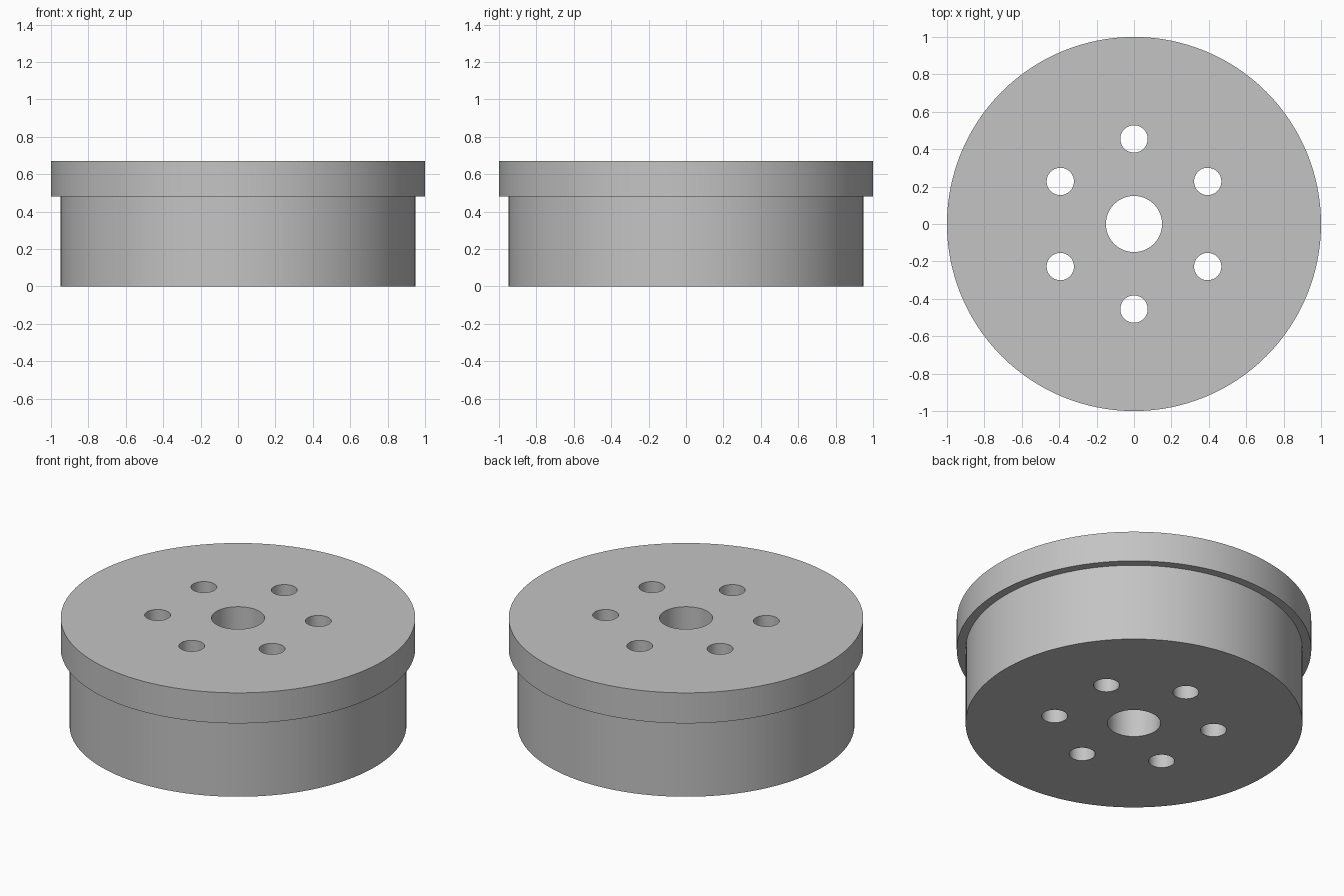
import bpy
import bmesh
from math import cos, sin, pi, radians
from mathutils import Matrix

cube = bpy.data.objects.get("Cube")
if cube:
    bpy.data.objects.remove(cube, do_unlink=True)

HEIGHT = 0.67
STEP = 0.48
BODY_R = 0.95
BORE_R = 0.15
BOLT_R = 0.073
BOLT_CIRCLE = 0.455

grey = bpy.data.materials.new("plain grey")
grey.use_nodes = True
colour = (0.55, 0.55, 0.55, 1)
grey.diffuse_color = colour
grey.node_tree.nodes["Principled BSDF"].inputs["Base Color"].default_value = colour


def make_object(name, bm):
    bmesh.ops.recalc_face_normals(bm, faces=bm.faces)
    mesh = bpy.data.meshes.new(name)
    bm.to_mesh(mesh)
    bm.free()
    mesh.materials.append(grey)
    obj = bpy.data.objects.new(name, mesh)
    bpy.context.collection.objects.link(obj)
    return obj


def lathe(name, profile, sides):
    """Revolve a profile of (radius, height) points, capping both ends."""
    bm = bmesh.new()
    rings = [[bm.verts.new((r * cos(2 * pi * i / sides), r * sin(2 * pi * i / sides), z))
              for i in range(sides)] for r, z in profile]
    for low, high in zip(rings, rings[1:]):
        for i in range(sides):
            j = (i + 1) % sides
            bm.faces.new((low[i], low[j], high[j], high[i]))
    bm.faces.new(rings[0])
    bm.faces.new(rings[-1])
    return make_object(name, bm)


# Stepped disc: narrow body below, wide rim above
disc = lathe("flanged_disc",
             [(BODY_R, 0), (BODY_R, STEP), (1, STEP), (1, HEIGHT)], 128)

# Cutters for the centre bore and the ring of six bolt holes
bm = bmesh.new()
holes = [(0, 0, BORE_R)]
for k in range(6):
    a = radians(30 + 60 * k)
    holes.append((BOLT_CIRCLE * cos(a), BOLT_CIRCLE * sin(a), BOLT_R))
for x, y, r in holes:
    bmesh.ops.create_cone(bm, cap_ends=True, segments=48, radius1=r, radius2=r,
                          depth=HEIGHT * 2,
                          matrix=Matrix.Translation((x, y, HEIGHT / 2)))
cutter = make_object("hole_cutter", bm)
cutter.hide_render = True

# Drill the holes through the disc
bpy.ops.object.select_all(action="DESELECT")
bpy.context.view_layer.objects.active = disc
disc.select_set(True)
drill = disc.modifiers.new("holes", "BOOLEAN")
drill.operation = "DIFFERENCE"
drill.solver = "EXACT"
drill.object = cutter
bpy.ops.object.modifier_apply(modifier=drill.name)
bpy.data.objects.remove(cutter, do_unlink=True)

# Smooth walls with sharp rims
bpy.ops.object.shade_smooth_by_angle(angle=radians(30))
